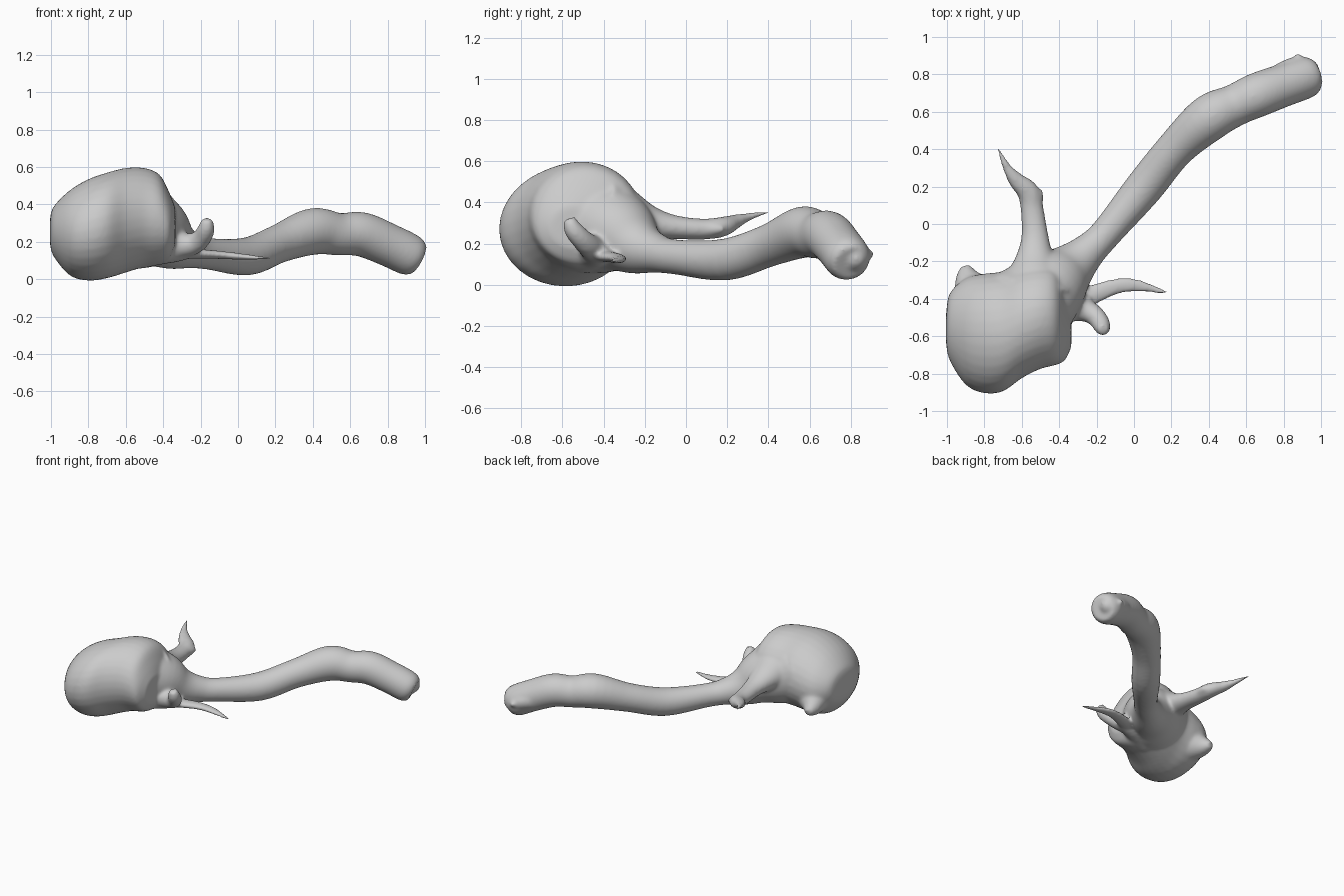
import bpy, bmesh, math
from mathutils import Vector

if "Cube" in bpy.data.objects:
    bpy.data.objects.remove(bpy.data.objects["Cube"], do_unlink=True)

SIDES = 32
bm = bmesh.new()


def smooth_path(points, steps=5):
    """Catmull-Rom interpolation through tuples of any length."""
    pts = [Vector(p) for p in points]
    pts = [2 * pts[0] - pts[1]] + pts + [2 * pts[-1] - pts[-2]]
    out = []
    for a, b, c, d in zip(pts, pts[1:], pts[2:], pts[3:]):
        for i in range(steps):
            t = i / steps
            out.append((2 * b + (c - a) * t + (2 * a - 5 * b + 4 * c - d) * t * t
                        + (3 * b - a - 3 * c + d) * t ** 3) / 2)
    return out + [pts[-2]]


def loft(rings):
    """Bridge rings of points into a closed skin."""
    loops = [[bm.verts.new(p) for p in ring] for ring in rings]
    faces = [bm.faces.new(loops[0]), bm.faces.new(loops[-1])]
    for low, high in zip(loops, loops[1:]):
        for i in range(SIDES):
            j = (i + 1) % SIDES
            faces.append(bm.faces.new((low[i], low[j], high[j], high[i])))
    bmesh.ops.recalc_face_normals(bm, faces=faces)


def angles():
    return [math.tau * i / SIDES for i in range(SIDES)]


def tube(points, flat=1.0):
    """Branch through (x, y, z, radius) points, flattened in height."""
    path = smooth_path(points)
    rings = []
    for i, p in enumerate(path):
        ahead = path[min(i + 1, len(path) - 1)].to_3d()
        tangent = (ahead - path[max(i - 1, 0)].to_3d()).normalized()
        side = tangent.cross(Vector((0, 0, 1))).normalized()
        up = side.cross(tangent)
        r = max(p[3], .004)
        rings.append([p.to_3d() + side * r * math.cos(a) + up * r * flat * math.sin(a)
                      for a in angles()])
    loft(rings)


def lump(stations):
    """Rounded mass from (x, back, front, bottom, top) stations along x."""
    rings = []
    for x, back, front, low, high in map(tuple, smooth_path(stations, 4)):
        rings.append([(x, (back + front) / 2 + (back - front) / 2 * math.cos(a),
                       (low + high) / 2 + (high - low) / 2 * math.sin(a))
                      for a in angles()])
    loft(rings)


# Swollen main body
lump([(-1.005, -.48, -.64, .18, .33), (-.985, -.37, -.73, .12, .39),
      (-.9, -.29, -.86, .02, .475), (-.8, -.265, -.905, -.008, .535),
      (-.7, -.255, -.895, .005, .57), (-.6, -.225, -.825, .035, .595),
      (-.5, -.215, -.775, .065, .595), (-.42, -.23, -.755, .08, .56),
      (-.37, -.3, -.73, .11, .47), (-.335, -.44, -.66, .18, .38)])

# Broad low nub drawn out of the back corner
tube([(-.76, -.56, .25, .23), (-.83, -.41, .19, .15), (-.885, -.3, .15, .078),
      (-.902, -.225, .13, .028)])

# Long trunk flaring out of the body
tube([(-.58, -.46, .3, .25), (-.44, -.33, .25, .2), (-.34, -.235, .185, .138),
      (-.25, -.15, .155, .098), (-.15, -.05, .135, .085), (.05, .19, .122, .102),
      (.22, .4, .19, .103), (.4, .565, .255, .125), (.54, .635, .24, .113),
      (.66, .69, .24, .119), (.8, .742, .185, .115), (.92, .785, .128, .112),
      (.965, .8, .105, .088)])

# Ragged lip at the trunk end
tube([(.8, .8, .17, .07), (.87, .865, .15, .042), (.88, .91, .15, .014)])
tube([(.88, .8, .14, .09), (.95, .83, .13, .06), (.985, .845, .13, .02)])

# Back branch with a bent, pointed tip
tube([(-.52, -.4, .37, .2), (-.53, -.28, .33, .155), (-.53, -.17, .3, .1),
      (-.53, -.06, .28, .072), (-.545, .08, .27, .062), (-.565, .17, .28, .06),
      (-.63, .235, .305, .044), (-.68, .305, .33, .025), (-.73, .41, .355, .008)], flat=.82)
tube([(-.54, .1, .27, .05), (-.52, .15, .27, .04), (-.505, .19, .27, .02)], flat=.8)

# Shared stem of the two front branches
tube([(-.48, -.47, .2, .15), (-.37, -.44, .17, .09), (-.29, -.425, .16, .062),
      (-.23, -.41, .15, .036)])

# Upturned stubby branch
tube([(-.36, -.44, .18, .08), (-.25, -.465, .185, .06), (-.195, -.505, .22, .052),
      (-.17, -.548, .27, .046), (-.166, -.568, .322, .03)])

# Thin flat trailing branch
tube([(-.32, -.42, .14, .06), (-.2, -.37, .135, .052), (-.1, -.335, .13, .044),
      (0, -.327, .122, .037), (.1, -.347, .115, .024), (.18, -.37, .112, .012)], flat=.5)

mesh = bpy.data.meshes.new("branched_body")
bm.to_mesh(mesh)
bm.free()
body = bpy.data.objects.new("branched_body", mesh)
bpy.context.collection.objects.link(body)

# Plain grey surface
grey = bpy.data.materials.new("plain_grey")
grey.use_nodes = True
colour = (.6, .6, .6, 1)
grey.diffuse_color = colour
grey.node_tree.nodes["Principled BSDF"].inputs["Base Color"].default_value = colour
mesh.materials.append(grey)

# Fuse all parts into one soft skin
remesh = body.modifiers.new("fuse", 'REMESH')
remesh.mode = 'VOXEL'
remesh.voxel_size = .01
remesh.use_smooth_shade = True
soften = body.modifiers.new("soften", 'SMOOTH')
soften.factor = .5
soften.iterations = 18
bpy.context.view_layer.objects.active = body
body.select_set(True)
for name in ("fuse", "soften"):
    bpy.ops.object.modifier_apply(modifier=name)
bpy.ops.object.shade_smooth()
